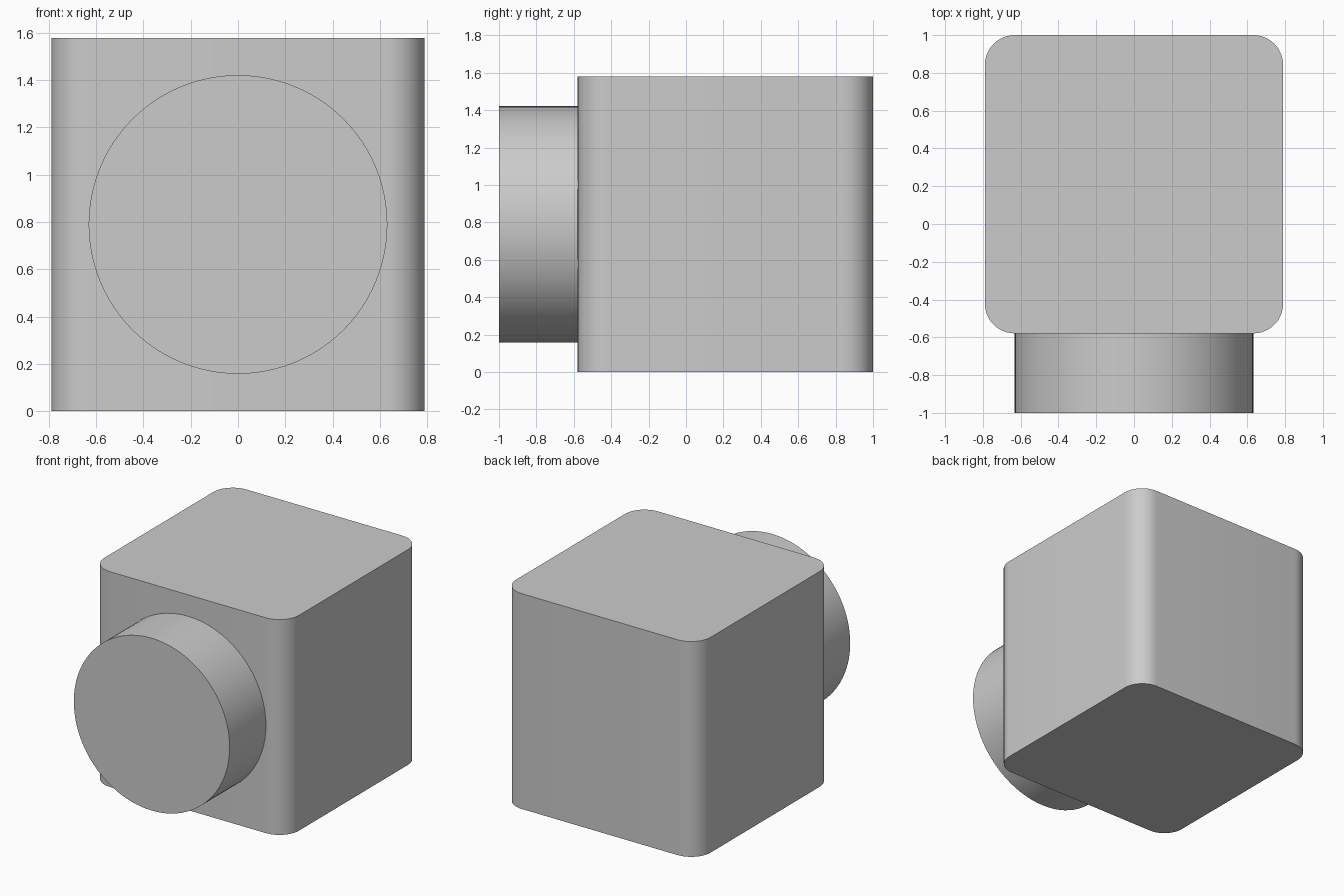
import bpy
import bmesh
import math
from mathutils import Matrix

old = bpy.data.objects.get("Cube")
if old:
    bpy.data.objects.remove(old, do_unlink=True)

SIDE = 1.579     # body edge length
CORNER = 0.158   # rounding of the upright edges
RADIUS = 0.632   # boss radius

grey = bpy.data.materials.new("light grey")
grey.use_nodes = True
colour = (0.6, 0.6, 0.6, 1)
grey.diffuse_color = colour
grey.node_tree.nodes["Principled BSDF"].inputs["Base Color"].default_value = colour


def finish(name, bm):
    bmesh.ops.recalc_face_normals(bm, faces=bm.faces[:])
    mesh = bpy.data.meshes.new(name)
    bm.to_mesh(mesh)
    bm.free()
    mesh.materials.append(grey)
    obj = bpy.data.objects.new(name, mesh)
    bpy.context.collection.objects.link(obj)
    bpy.ops.object.select_all(action="DESELECT")
    obj.select_set(True)
    bpy.context.view_layer.objects.active = obj
    bpy.ops.object.shade_smooth_by_angle(angle=math.radians(30))
    return obj


# Block body with rounded upright edges
bm = bmesh.new()
bmesh.ops.create_cube(bm, size=SIDE)
upright = [e for e in bm.edges if abs(e.verts[0].co.z - e.verts[1].co.z) > 0.1]
bmesh.ops.bevel(bm, geom=upright, offset=CORNER, segments=12, profile=0.5, affect="EDGES")
bmesh.ops.translate(bm, verts=bm.verts[:], vec=(0, 1 - SIDE / 2, SIDE / 2))
finish("body", bm)

# Round boss on the front, seated on the body face
depth = 2 - SIDE
bm = bmesh.new()
bmesh.ops.create_cone(
    bm, cap_ends=True, segments=96, radius1=RADIUS, radius2=RADIUS, depth=depth,
    matrix=Matrix.Translation((0, -1 + depth / 2, SIDE / 2)) @ Matrix.Rotation(math.pi / 2, 4, "X"))
finish("front_boss", bm)
